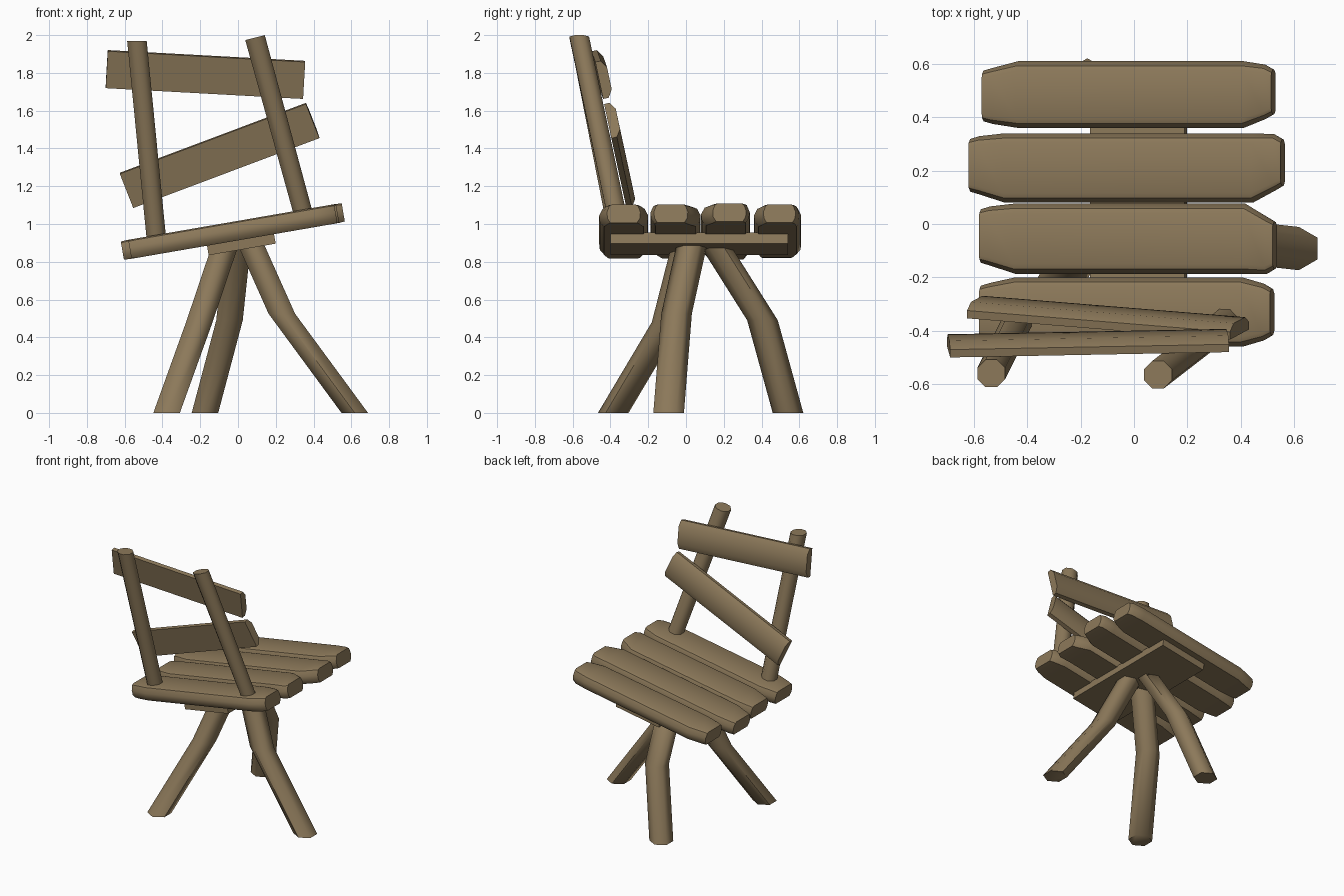
import bpy, bmesh, math
from mathutils import Vector, Matrix

if "Cube" in bpy.data.objects:
    bpy.data.objects.remove(bpy.data.objects["Cube"])

wood = bpy.data.materials.new("weathered brown wood")
wood.diffuse_color = (0.262, 0.190, 0.102, 1)
wood.use_nodes = True
wood.node_tree.nodes["Principled BSDF"].inputs["Base Color"].default_value = wood.diffuse_color


def loft(name, rings, smooth=40):
    """Skin a list of equal-length rings and cap both ends."""
    bm = bmesh.new()
    vs = [[bm.verts.new(p) for p in r] for r in rings]
    n = len(vs[0])
    for a, b in zip(vs, vs[1:]):
        for i in range(n):
            j = (i + 1) % n
            bm.faces.new((a[i], a[j], b[j], b[i]))
    bm.faces.new(vs[0][::-1])
    bm.faces.new(vs[-1])
    bmesh.ops.recalc_face_normals(bm, faces=bm.faces)
    me = bpy.data.meshes.new(name)
    bm.to_mesh(me)
    bm.free()
    ob = bpy.data.objects.new(name, me)
    bpy.context.collection.objects.link(ob)
    me.materials.append(wood)
    bpy.ops.object.select_all(action='DESELECT')
    ob.select_set(True)
    bpy.context.view_layer.objects.active = ob
    bpy.ops.object.shade_smooth_by_angle(angle=math.radians(smooth))
    return ob


def pole(name, path, r, sides, turn, cap_tilt=0.0):
    """Log made of horizontal rings; cap_tilt slants the last ring."""
    rings = []
    for k, (x, y, z) in enumerate(path):
        t = cap_tilt if k == len(path) - 1 else 0
        ring = []
        for i in range(sides):
            a = turn + math.tau * i / sides
            dx, dy = r * math.cos(a), r * math.sin(a)
            ring.append((x + dx, y + dy, z + dx * t))
        rings.append(ring)
    return loft(name, rings, 65)


# Seat planks: tilted about y, with tapered ends
TILT = Matrix.Translation((0, 0, 0.964)) @ Matrix.Rotation(math.radians(-9.8), 4, 'Y')
SECTION = [(-0.80, -0.05), (0.80, -0.05), (0.97, -0.025), (1, 0.01),
           (0.86, 0.045), (0.72, 0.052), (-0.72, 0.052), (-0.86, 0.045),
           (-1, 0.01), (-0.97, -0.025)]
# y centre, half width, x left, x right, y shift of left and right end
planks = [(-0.330, 0.130, -0.575, 0.520, 0.0, 0.0),
          (-0.055, 0.132, -0.575, 0.530, 0.01, -0.025),
          (0.210, 0.130, -0.615, 0.560, 0.01, 0.02),
          (0.485, 0.125, -0.565, 0.525, -0.005, 0.01)]
for k, (yc, w, x0, x1, s0, s1) in enumerate(planks):
    stations = [(x0, 0.76, 0.95, s0), (x0 + 0.035, 0.84, 1, s0), (x0 + 0.13, 1, 1, 0),
                (x1 - 0.11, 1, 1, 0), (x1 - 0.03, 0.82, 1, s1), (x1, 0.68, 0.95, s1)]
    loft(f"seat_plank_{k + 1}",
         [[TILT @ Vector((x / 0.99, yc + s + u * w * f, v * g)) for u, v in SECTION]
          for x, f, g, s in stations])

# Flat batten under the planks
BATTEN = [(-0.18, -0.03), (0.18, -0.03), (0.18, 0.03), (-0.18, 0.03)]
loft("seat_batten", [[TILT @ Vector((x + 0.005, y, z - 0.071)) for x, z in BATTEN]
                     for y in (-0.40, 0.54)], 30)

# Three bent legs
legs = {"front_left_leg": [(-0.378, -0.385, 0), (-0.205, -0.10, 0.48), (-0.06, 0.01, 0.91)],
        "back_leg": [(-0.175, 0.54, 0), (-0.045, 0.405, 0.49), (0.0, 0.14, 0.91)],
        "right_leg": [(0.618, -0.092, 0), (0.232, -0.05, 0.525), (0.06, 0.035, 0.91)]}
for name, path in legs.items():
    pole(name, path, 0.081, 6, math.pi / 6)

# Backrest posts
pole("left_post", [(-0.43, -0.35, 0.90), (-0.535, -0.56, 1.968)], 0.056, 8, math.pi / 8)
pole("right_post", [(0.355, -0.36, 1.02), (0.09, -0.565, 1.987)], 0.056, 8, math.pi / 8, 0.25)

# Backrest rails: flat inside the lean of the posts, bulging toward the seat
RAIL = [(-1, -0.025), (1, -0.025), (1, 0.005), (0.6, 0.03), (-0.6, 0.03), (-1, 0.005)]
lean = Vector((0, 0.978, 0.207))


def rail(name, a, b, half):
    a, b = Vector(a), Vector(b)
    d = (b - a).normalized()
    up = lean.cross(-d).normalized()
    if up.z < 0:
        up = -up
    n = up.cross(d)
    if n.y < 0:
        n = -n
    loft(name, [[a.lerp(b, t) + up * u * half + n * v for u, v in RAIL]
                for t in (0, 0.5, 1)], 50)


rail("upper_rail", (-0.695, -0.455, 1.822), (0.350, -0.435, 1.765), 0.100)
rail("lower_rail", (-0.590, -0.310, 1.180), (0.395, -0.390, 1.550), 0.099)
